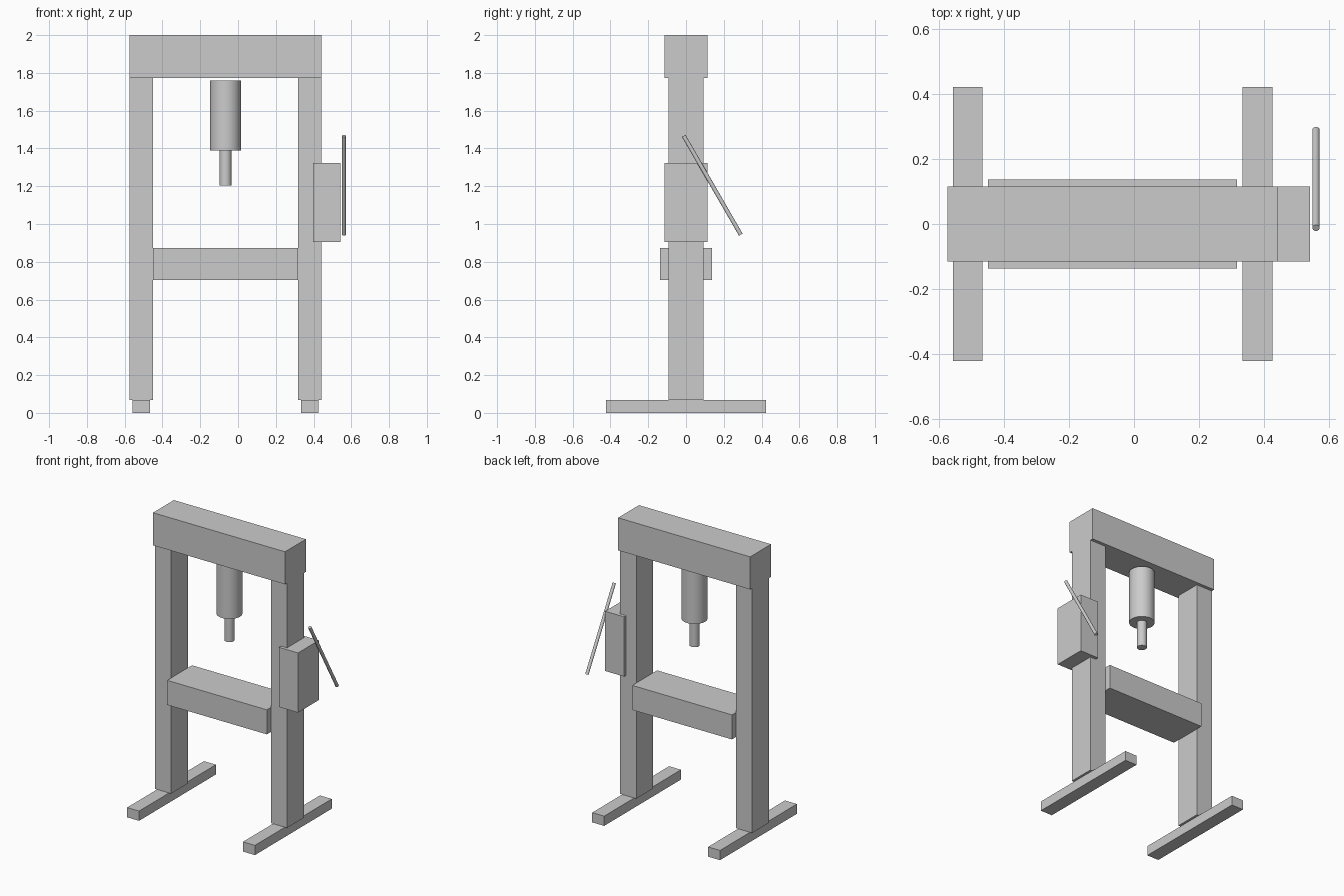
import bpy, bmesh, math
from mathutils import Matrix

if "Cube" in bpy.data.objects:
    bpy.data.objects.remove(bpy.data.objects["Cube"])

CX = -0.066  # centre line of the press frame


def finish(name, bm):
    me = bpy.data.meshes.new(name)
    bm.to_mesh(me)
    bm.free()
    ob = bpy.data.objects.new(name, me)
    bpy.context.collection.objects.link(ob)
    return ob


def box(name, x0, x1, half_y, z0, z1):
    bm = bmesh.new()
    bmesh.ops.create_cube(bm, size=1)
    bmesh.ops.scale(bm, vec=(x1 - x0, 2 * half_y, z1 - z0), verts=bm.verts)
    ob = finish(name, bm)
    ob.location = ((x0 + x1) / 2, 0, (z0 + z1) / 2)
    return ob


def rod(name, radius, length, location, tilt=0, sides=32):
    bm = bmesh.new()
    bmesh.ops.create_cone(bm, cap_ends=True, segments=sides, radius1=radius,
                          radius2=radius, depth=length)
    ob = finish(name, bm)
    ob.location = location
    ob.rotation_euler.x = math.radians(tilt)
    bpy.ops.object.select_all(action='DESELECT')
    ob.select_set(True)
    bpy.context.view_layer.objects.active = ob
    bpy.ops.object.shade_smooth_by_angle(angle=math.radians(40))
    return ob


# Feet and columns on both sides
for side, s in (("left", -1), ("right", 1)):
    x = CX + s * 0.4465
    box(f"{side}_foot", x - 0.046, x + 0.046, 0.423, 0, 0.068)
    box(f"{side}_column", x - 0.0625, x + 0.0625, 0.0925, 0.068, 1.773)

# Top beam and work bed
box("top_beam", CX - 0.509, CX + 0.509, 0.115, 1.773, 2.0)
box("work_bed", CX - 0.384, CX + 0.384, 0.137, 0.703, 0.874)

# Hydraulic cylinder and ram
rod("cylinder", 0.082, 0.371, (CX, 0, 1.5755))
rod("ram", 0.032, 0.185, (CX, 0, 1.2975))

# Pump housing and tilted lever
box("pump_housing", 0.397, 0.543, 0.115, 0.906, 1.322)
rod("pump_lever", 0.011, 0.604, (0.561, 0.139, 1.205), tilt=30, sides=16)
